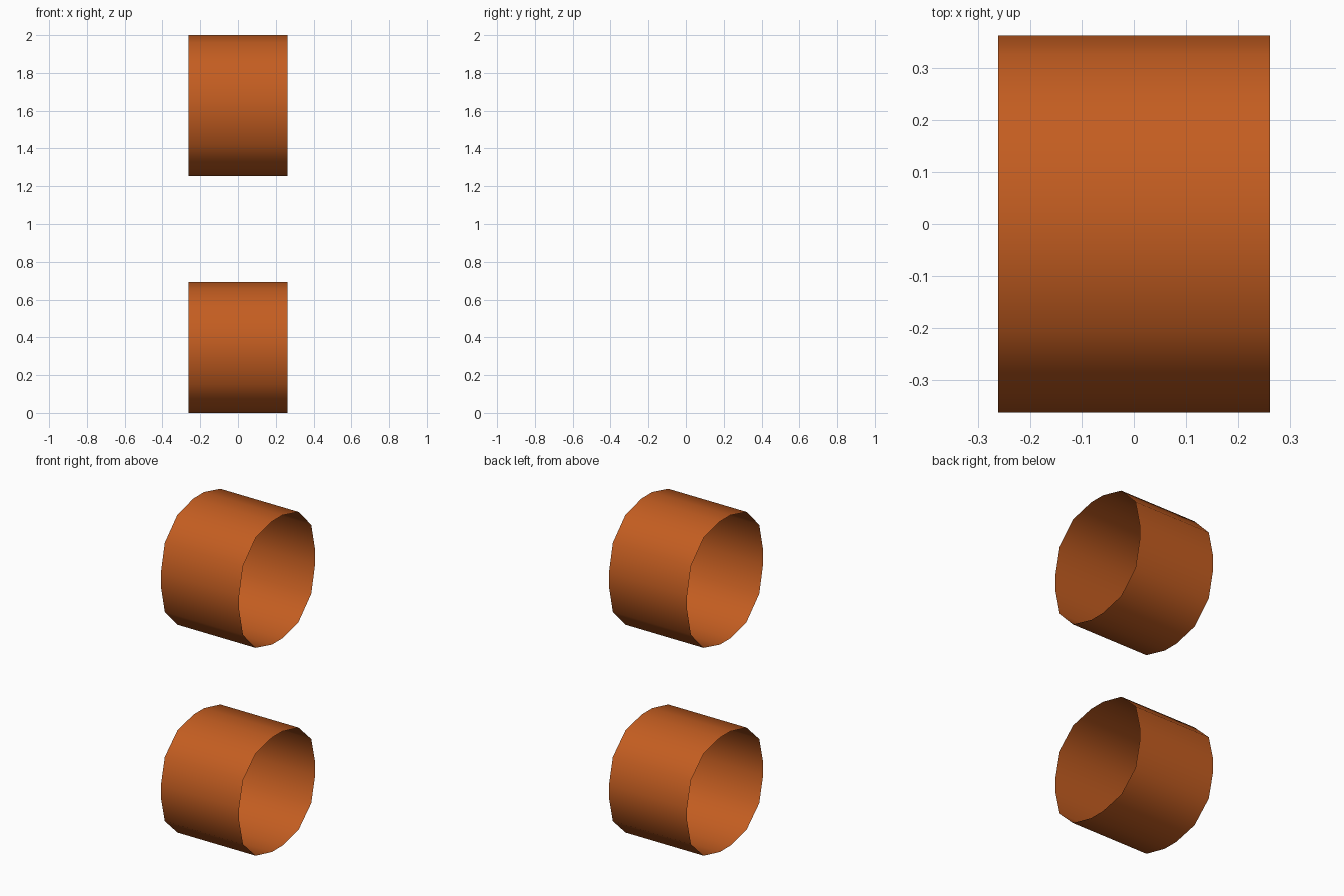
import bpy, bmesh

if "Cube" in bpy.data.objects:
    bpy.data.objects.remove(bpy.data.objects["Cube"])

HALF_LEN = 0.262
# one quarter of the 16-sided ring section, as (y, z) from its centre
QUARTER = [(0.05, 0.3725), (0.205, 0.333), (0.326, 0.209), (0.363, 0.043)]

copper = bpy.data.materials.new("copper_orange")
copper.diffuse_color = (0.55, 0.11, 0.015, 1)
copper.use_nodes = True
copper.node_tree.nodes["Principled BSDF"].inputs["Base Color"].default_value = copper.diffuse_color


def section(z_mid, height):
    """Mirror the quarter into a full closed ring."""
    k = height / 0.745
    right = QUARTER + [(y, -z) for y, z in reversed(QUARTER)]
    ring = right + [(-y, z) for y, z in reversed(right)]
    return [(y, z_mid + z * k) for y, z in ring]


def open_sleeve(name, z_mid, height):
    """Thin tube along x, open at both ends."""
    bm = bmesh.new()
    pts = section(z_mid, height)
    a = [bm.verts.new((-HALF_LEN, y, z)) for y, z in pts]
    b = [bm.verts.new((HALF_LEN, y, z)) for y, z in pts]
    n = len(pts)
    for i in range(n):
        j = (i + 1) % n
        f = bm.faces.new((a[i], a[j], b[j], b[i]))
        f.smooth = True
        f.normal_update()
        c = f.calc_center_median()
        if f.normal.y * c.y + f.normal.z * (c.z - z_mid) < 0:
            f.normal_flip()
    me = bpy.data.meshes.new(name)
    bm.to_mesh(me)
    bm.free()
    me.materials.append(copper)
    ob = bpy.data.objects.new(name, me)
    bpy.context.collection.objects.link(ob)


# two separate sleeves, the lower one slightly flattened
open_sleeve("upper_sleeve", 1.6275, 0.745)
open_sleeve("lower_sleeve", 0.346, 0.692)
